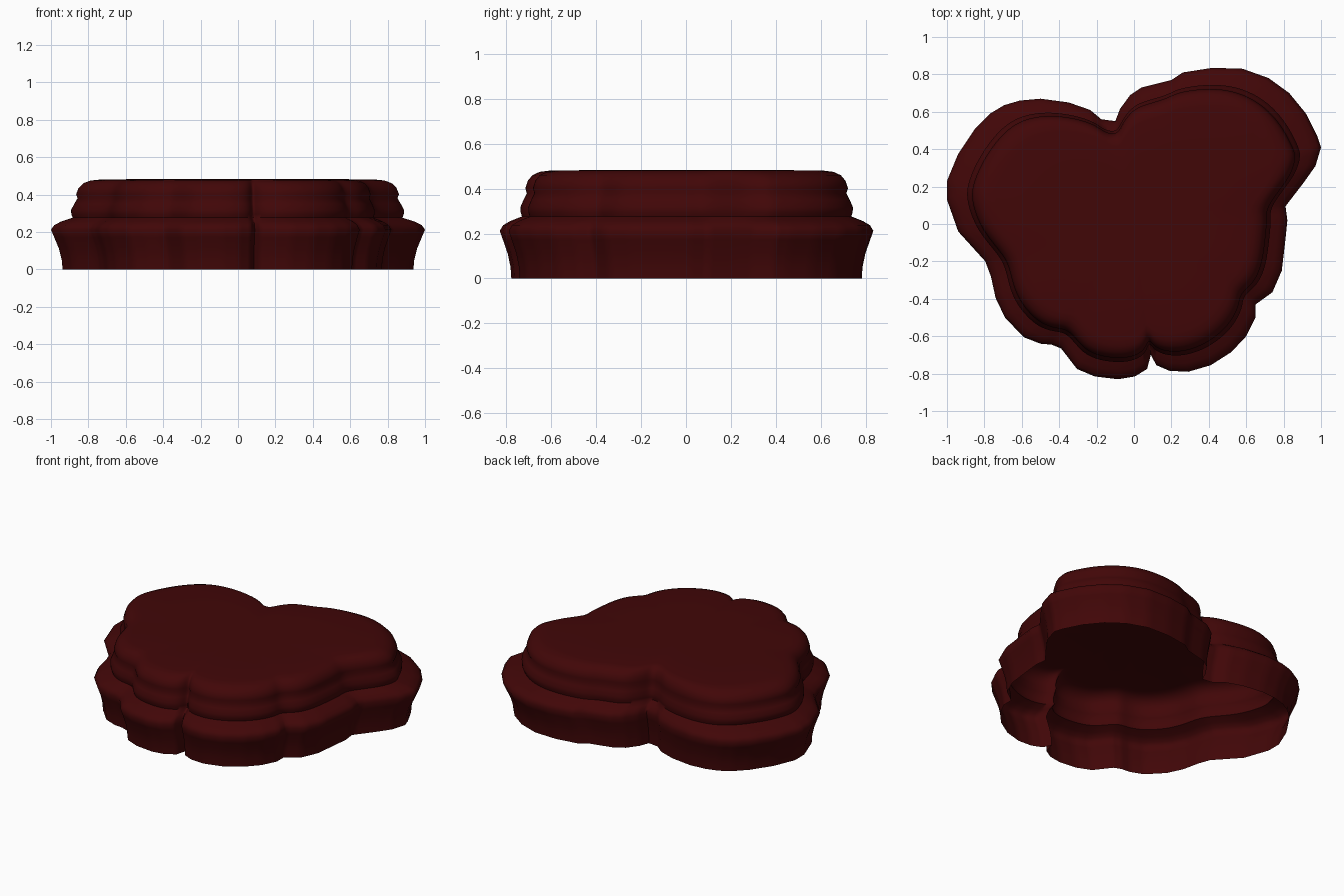
import bpy, bmesh, math

if "Cube" in bpy.data.objects:
    bpy.data.objects.remove(bpy.data.objects["Cube"])

# Widest outline of the lobed shell, clockwise from the back notch
OUTLINE = [(-.10, .55), (-.075, .615), (-.02, .69), (.04, .73), (.20, .77), (.26, .81),
           (.42, .835), (.58, .83), (.72, .78), (.83, .70), (.92, .59), (.98, .47),
           (1.0, .41), (.97, .31), (.91, .225), (.81, .095), (.82, .02), (.81, -.08),
           (.79, -.25), (.74, -.365), (.65, -.43), (.65, -.50), (.60, -.60), (.52, -.685),
           (.41, -.755), (.29, -.79), (.19, -.785), (.12, -.755), (.09, -.70), (.07, -.775),
           (.005, -.815), (-.085, -.83), (-.21, -.815), (-.305, -.775), (-.39, -.665),
           (-.44, -.645), (-.50, -.64), (-.59, -.605), (-.69, -.50), (-.74, -.395),
           (-.765, -.28), (-.795, -.20), (-.94, -.04), (-1.0, .13), (-1.0, .23),
           (-.94, .375), (-.85, .51), (-.77, .59), (-.695, .635), (-.61, .66),
           (-.50, .67), (-.35, .65), (-.235, .61), (-.175, .56)]

# Moulding profile: (scale of the outline, height, smoothing passes)
PROFILE = [(.938, 0, 0), (.942, .05, 0), (.957, .11, 0), (.982, .17, 0), (1, .212, 0),
           (.982, .237, 0), (.945, .256, 1), (.885, .276, 4), (.893, .295, 5),
           (.894, .318, 5), (.878, .35, 6), (.86, .38, 6), (.868, .402, 6),
           (.855, .435, 6), (.83, .46, 6), (.79, .475, 6), (.74, .48, 6),
           (.5, .483, 6), (.2, .484, 6)]

# Finer outline used for the rings
SUB = 4
fine = []
for i, a in enumerate(OUTLINE):
    b = OUTLINE[(i + 1) % len(OUTLINE)]
    for k in range(SUB):
        t = k / SUB
        fine.append((a[0] + (b[0] - a[0]) * t, a[1] + (b[1] - a[1]) * t))
n = len(fine)


def smoothed(pts, passes):
    """Soften the notches of a closed outline."""
    for _ in range(passes):
        pts = [tuple((pts[i - 1][c] + 2 * pts[i][c] + pts[(i + 1) % n][c]) / 4
                     for c in (0, 1)) for i in range(n)]
    return pts


# Shell: stacked rings, open underneath, nearly flat on top
bm = bmesh.new()
rings = []
for s, z, passes in PROFILE:
    rings.append([bm.verts.new((x * s, y * s, z)) for x, y in smoothed(fine, passes)])
for r0, r1 in zip(rings, rings[1:]):
    for i in range(n):
        j = (i + 1) % n
        bm.faces.new((r0[j], r0[i], r1[i], r1[j]))
centre = bm.verts.new((0, 0, .484))
for i in range(n):
    bm.faces.new((rings[-1][(i + 1) % n], rings[-1][i], centre))

mesh = bpy.data.meshes.new("lobed_shell")
bm.to_mesh(mesh)
bm.free()
shell = bpy.data.objects.new("lobed_shell", mesh)
bpy.context.collection.objects.link(shell)

# Dark red material
mat = bpy.data.materials.new("dark red")
mat.diffuse_color = (.053, .002, .0023, 1)
mat.use_nodes = True
mat.node_tree.nodes["Principled BSDF"].inputs["Base Color"].default_value = mat.diffuse_color
mesh.materials.append(mat)

bpy.context.view_layer.objects.active = shell
shell.select_set(True)
bpy.ops.object.shade_smooth_by_angle(angle=math.radians(65))
